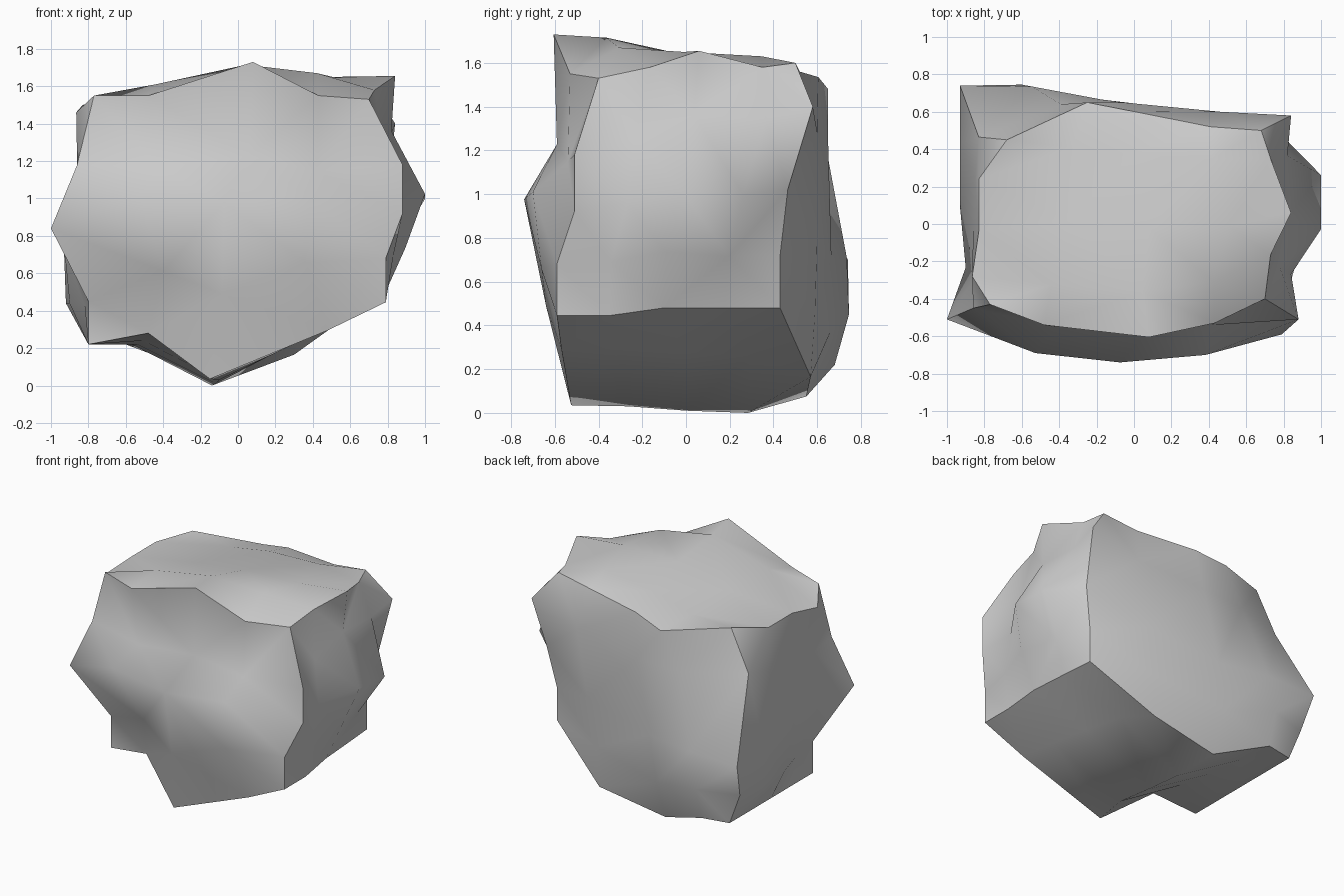
import bpy, bmesh
from mathutils import Vector as V

if "Cube" in bpy.data.objects:
    bpy.data.objects.remove(bpy.data.objects["Cube"])

# Block corners: L/R left-right, F/B front-back, D/U down-up
C = {
    "LFD": (-.80, -.32, .22), "RFD": (.79, -.59, .445),
    "LBD": (-.80, .64, .22), "RBD": (.74, .43, .48),
    "LFU": (-.77, -.43, 1.55), "RFU": (.70, -.40, 1.53),
    "LBU": (-.68, .45, 1.54), "RBU": (.68, .50, 1.60),
}

# Chipped edges running left to right
ALONG_X = {
    ("LFD", "RFD"): [(-.48, -.37, .28), (-.15, -.525, .035), (.48, -.57, .295)],
    ("LFU", "RFU"): [(-.48, -.54, 1.55), (.08, -.605, 1.73), (.43, -.53, 1.55)],
    ("LBD", "RBD"): [(-.60, .68, .22), (-.22, .55, .075), (.30, .57, .165)],
    ("LBU", "RBU"): [(-.25, .65, 1.48), (-.02, .605, 1.535), (.41, .52, 1.56)],
}
# Chipped edges running front to back
ALONG_Y = {
    ("LFD", "LBD"): [(-.80, -.08, .22), (-.80, .16, .22), (-.80, .40, .22)],
    ("RFD", "RBD"): [(.79, -.35, .445), (.78, -.10, .48), (.76, .18, .48)],
    ("LFU", "LBU"): [(-.865, -.28, 1.46), (-.83, -.04, 1.50), (-.83, .24, 1.50)],
    ("RFU", "RBU"): [(.73, -.165, 1.58), (.84, .06, 1.655), (.73, .35, 1.58)],
}
# Chipped edges running bottom to top
ALONG_Z = {
    ("LFD", "LFU"): [(-.80, -.32, .45), (-1.0, -.51, .84), (-.86, -.45, 1.18)],
    ("RFD", "RFU"): [(.79, -.59, .68), (.88, -.51, .92), (.88, -.51, 1.18)],
    ("LBD", "LBU"): [(-.89, .65, .45), (-.93, .74, .70), (-.83, .465, 1.25)],
    ("RBD", "RBU"): [(.74, .43, .72), (.80, .465, 1.02), (.84, .58, 1.40)],
}
EDGES = {**ALONG_X, **ALONG_Y, **ALONG_Z}

# Each side: corners (00, 10, 01, 11), bulge axis, 3x3 surface depths,
# then sideways slide of its inner columns (u) and rows (v)
NONE = (0, 0, 0)
SIDES = [
    ("LFD RFD LFU RFU", 1, [(-.52, -.64, -.66), (-.69, -.74, -.70), (-.55, -.59, -.54)],
     (.08, .0, -.12), (.10, .15, -.02)),
    ("LBD RBD LBU RBU", 1, [(.745, .66, .59), (.735, .665, .60), (.64, .65, .60)], NONE, NONE),
    ("RFD RBD RFU RBU", 0, [(.83, .895, .83), (.84, 1.0, 1.0), (.78, .82, .82)], NONE, NONE),
    ("LFD LBD LFU LBU", 0, [(-.82, -.90, -.92), (-.90, -.93, -.93), (-.84, -.86, -.85)], NONE, NONE),
    ("LFU RFU LBU RBU", 2, [(1.61, 1.715, 1.67), (1.56, 1.64, 1.65), (1.53, 1.60, 1.63)],
     (.06, .03, 0), (-.03, 0, .03)),
    ("LFD RFD LBD RBD", 2, [(.24, .03, .29), (.22, .01, .28), (.22, 0, .26)], (0, .06, 0), NONE),
]


def curve(a, b):
    return [V(p) for p in (C[a], *EDGES[a, b], C[b])]


def patch_point(curves, i, j):
    """Blend the four border curves of a side into a surface point."""
    lo, hi, left, right = curves
    u, v = i / 4, j / 4
    corners = (lo[0].lerp(lo[4], u)).lerp(hi[0].lerp(hi[4], u), v)
    return lo[i].lerp(hi[i], v) + left[j].lerp(right[j], u) - corners


bm = bmesh.new()
side_id = bm.faces.layers.int.new("side")
for n, (names, axis, depth, slide_u, slide_v) in enumerate(SIDES):
    a, b, c, d = names.split()
    curves = curve(a, b), curve(c, d), curve(a, c), curve(b, d)
    u_axis, v_axis = [k for k in range(3) if k != axis]
    grid = {}
    for j in range(5):
        for i in range(5):
            p = patch_point(curves, i, j)
            if 0 < i < 4 and 0 < j < 4:
                p[axis] = depth[j - 1][i - 1]
                p[u_axis] += slide_u[i - 1]
                p[v_axis] += slide_v[j - 1]
            grid[i, j] = bm.verts.new(p)
    for j in range(4):
        for i in range(4):
            f = bm.faces.new([grid[i, j], grid[i + 1, j], grid[i + 1, j + 1], grid[i, j + 1]])
            f[side_id] = n
            f.smooth = True

# Weld the sides and keep the seams between them sharp
bmesh.ops.remove_doubles(bm, verts=bm.verts, dist=.0005)
bmesh.ops.recalc_face_normals(bm, faces=bm.faces)
bmesh.ops.triangulate(bm, faces=bm.faces, quad_method='SHORT_EDGE')
for e in bm.edges:
    e.smooth = len({f[side_id] for f in e.link_faces}) == 1

mesh = bpy.data.meshes.new("rock")
bm.to_mesh(mesh)
bm.free()
rock = bpy.data.objects.new("rock", mesh)
bpy.context.collection.objects.link(rock)
